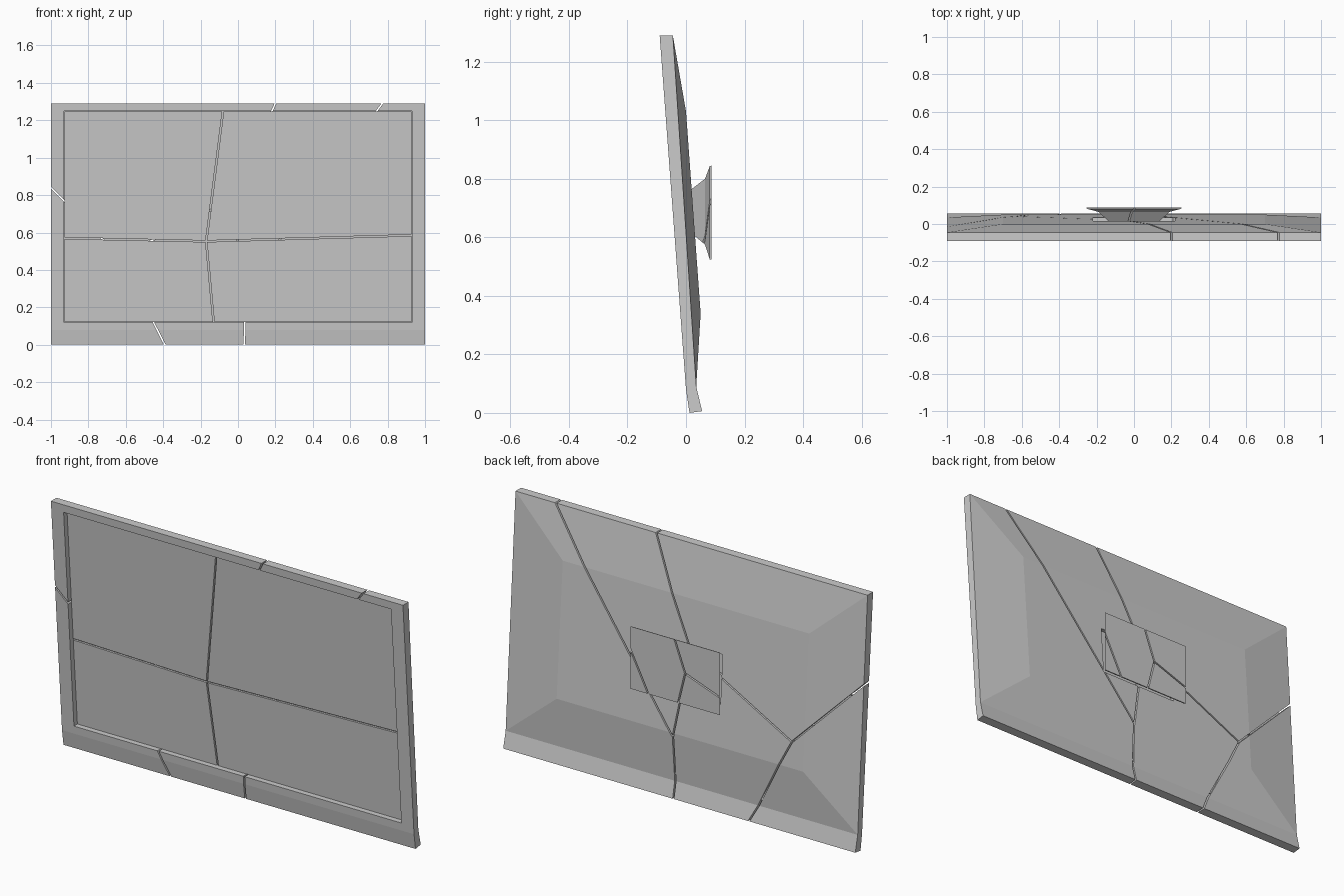
import bpy, bmesh
from mathutils import Vector

if "Cube" in bpy.data.objects:
    bpy.data.objects.remove(bpy.data.objects["Cube"])

GAP = 0.004  # half width of a crack


def front(z):
    return -0.09 * (z - 0.08) / 1.21


def back(z):
    return 0.05 - 0.0725 * (z - 0.34)


def ring(bm, half, top, bottom):
    """Rectangle of four verts; top and bottom are (y, z)."""
    return [bm.verts.new((x, y, z)) for x, (y, z) in
            ((-half, bottom), (half, bottom), (half, top), (-half, top))]


def loft(bm, rings, skip=()):
    """Skin consecutive rings and close both ends."""
    for i, (a, b) in enumerate(zip(rings, rings[1:])):
        for k in range(4):
            if (i, k) not in skip:
                n = (k + 1) % 4
                bm.faces.new((a[k], a[n], b[n], b[k]))
    bm.faces.new(rings[0][::-1])
    bm.faces.new(rings[-1])


def shatter(bm, name, cells):
    """Cut the solid into one closed shard per convex (x, z) cell."""
    bmesh.ops.recalc_face_normals(bm, faces=bm.faces)
    for i, cell in enumerate(cells):
        part = bm.copy()
        pts = [Vector((x, 0, z)) for x, z in cell]
        mid = sum(pts, Vector()) / len(pts)
        for a, b in zip(pts, pts[1:] + pts[:1]):
            n = (b - a).cross(Vector((0, 1, 0))).normalized()
            if n.dot(mid - a) > 0:
                n = -n
            geom = part.verts[:] + part.edges[:] + part.faces[:]
            res = bmesh.ops.bisect_plane(part, geom=geom, plane_co=a - n * GAP,
                                         plane_no=n, clear_outer=True)
            cut = [e for e in res["geom_cut"]
                   if isinstance(e, bmesh.types.BMEdge) and e.is_boundary]
            if cut:
                bmesh.ops.holes_fill(part, edges=cut, sides=0)
        if part.faces:
            bmesh.ops.recalc_face_normals(part, faces=part.faces)
            me = bpy.data.meshes.new(f"{name}_{i + 1}")
            part.to_mesh(me)
            bpy.context.collection.objects.link(bpy.data.objects.new(me.name, me))
        part.free()
    bm.free()


def five_cells(a, b, j1, j2, j3):
    """Crack layout shared by housing and mount: a, b are the upper crack ends."""
    left, down, base = (-1.2, 1.04), (-0.29, -0.2), (0.03, -0.2)
    return [
        (a, j1, base, (1.5, -0.2), (1.5, 1.5)),
        (b, j3, j1, a),
        (b, j3, j2, left, (-1.5, 1.5)),
        (left, j2, down, (-1.5, -0.2)),
        (j3, j2, down, base, j1),
    ]


# Housing: screen pocket, bezel, rim, bulged back, mount recess
bm = bmesh.new()
st, sb = 1.25, 0.12
rt, rb = 0.80, 0.55
rings = [
    ring(bm, 0.93, (front(st) + 0.037, st), (front(sb) + 0.037, sb)),
    ring(bm, 0.93, (front(st), st), (front(sb), sb)),
    ring(bm, 1.0, (-0.09, 1.29), (0.0, 0.08)),
    ring(bm, 1.0, (-0.045, 1.29), (0.035, 0.09)),
    ring(bm, 0.7, (0.0, 1.03), (0.05, 0.34)),
    ring(bm, 0.22, (back(rt), rt), (back(rb), rb)),
    ring(bm, 0.22, (back(rt) - 0.02, rt), (back(rb) - 0.02, rb)),
]
loft(bm, rings, skip={(2, 0)})
# Housing: angled chin below the bezel
fl, fr = rings[2][:2]
bl, br = rings[3][:2]
cfl, cfr, cbr, cbl = [bm.verts.new(c) for c in
                      ((-1, 0.012, 0), (1, 0.012, 0), (1, 0.055, 0.006), (-1, 0.055, 0.006))]
for f in ((fl, fr, cfr, cfl), (cfl, cfr, cbr, cbl), (cbl, cbr, br, bl),
          (fl, cfl, cbl, bl), (fr, br, cbr, cfr)):
    bm.faces.new(f)
shatter(bm, "housing_shard", five_cells((0.93, 1.5), (0.298, 1.5),
                                        (0.04, 0.32), (-0.63, 0.47), (-0.04, 0.775)))

# Wall mount: flared neck and flat plate
bm = bmesh.new()
loft(bm, [
    ring(bm, 0.12, (0.0, 0.75), (0.012, 0.62)),
    ring(bm, 0.19, (0.065, 0.80), (0.065, 0.575)),
    ring(bm, 0.25, (0.081, 0.843), (0.081, 0.525)),
    ring(bm, 0.255, (0.087, 0.845), (0.087, 0.525)),
])
shatter(bm, "mount_shard", five_cells((0.645, 1.5), (0.25, 1.5),
                                      (0.04, 0.3), (-0.63, 0.48), (-0.056, 0.686)))

# Screen panel in four pieces
bm = bmesh.new()
loft(bm, [ring(bm, 0.928, (front(st) + d, st - 0.002), (front(sb) + d, sb + 0.002))
          for d in (0.025, 0.036)])
c = (-0.17, 0.553)
n, e, s, w = (-0.054, 1.45), (1.2, 0.593), (-0.11, -0.1), (-1.2, 0.576)
shatter(bm, "screen_shard", [
    (c, n, (1.2, 1.45), e), (c, e, (1.2, -0.1), s),
    (c, s, (-1.2, -0.1), w), (c, w, (-1.2, 1.45), n)])
